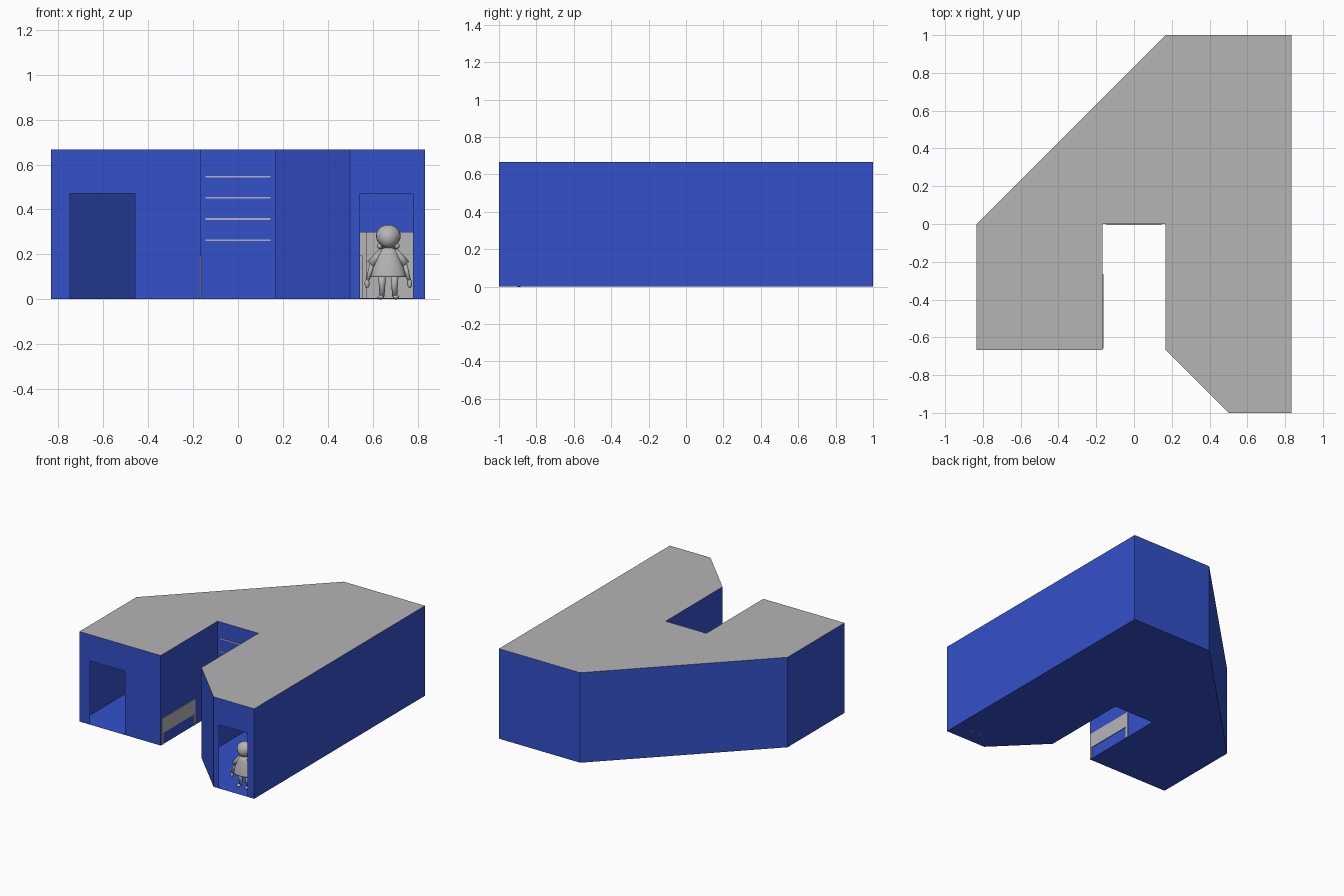
import bpy, bmesh, math
from mathutils import Vector

if "Cube" in bpy.data.objects:
    bpy.data.objects.remove(bpy.data.objects["Cube"])


def material(name, rgb):
    m = bpy.data.materials.new(name)
    m.diffuse_color = (*rgb, 1)
    m.use_nodes = True
    m.node_tree.nodes["Principled BSDF"].inputs["Base Color"].default_value = m.diffuse_color
    return m


BLUE = material("wall blue", (0.034, 0.082, 0.59))
GRAY = material("plain gray", (0.46, 0.46, 0.46))
H = 0.667


def make(name, bm, mat, smooth=False):
    me = bpy.data.meshes.new(name)
    bm.to_mesh(me)
    bm.free()
    ob = bpy.data.objects.new(name, me)
    bpy.context.collection.objects.link(ob)
    me.materials.append(mat)
    for p in me.polygons:
        p.use_smooth = smooth
    return ob


def face(bm, pts):
    return bm.faces.new([bm.verts.new(p) for p in pts])


def add_box(bm, x0, x1, y0, y1, z0, z1):
    r = bmesh.ops.create_cube(bm, size=1)
    for v in r["verts"]:
        v.co = ((x0 + x1) / 2 + v.co.x * (x1 - x0),
                (y0 + y1) / 2 + v.co.y * (y1 - y0),
                (z0 + z1) / 2 + v.co.z * (z1 - z0))


def box(name, *b):
    bm = bmesh.new()
    add_box(bm, *b)
    return make(name, bm, GRAY)


def lathe(name, center, profile, depth=1.0, n=24):
    bm = bmesh.new()
    rings = [[bm.verts.new((center[0] + r * math.cos(2 * math.pi * i / n),
                            center[1] + depth * r * math.sin(2 * math.pi * i / n), z))
              for i in range(n)] for r, z in profile]
    for a, b in zip(rings, rings[1:]):
        for i in range(n):
            bm.faces.new((a[i], a[(i + 1) % n], b[(i + 1) % n], b[i]))
    bm.faces.new(rings[0][::-1])
    bm.faces.new(rings[-1])
    return make(name, bm, GRAY, True)


def ball(name, c, s):
    bm = bmesh.new()
    bmesh.ops.create_uvsphere(bm, u_segments=20, v_segments=12, radius=1)
    for v in bm.verts:
        v.co = Vector(c) + Vector((v.co.x * s[0], v.co.y * s[1], v.co.z * s[2]))
    return make(name, bm, GRAY, True)


def limb(name, a, b, r0, r1):
    a, b = Vector(a), Vector(b)
    bm = bmesh.new()
    bmesh.ops.create_cone(bm, cap_ends=True, segments=12, radius1=r0, radius2=r1,
                          depth=(b - a).length)
    q = (b - a).to_track_quat('Z', 'Y')
    for v in bm.verts:
        v.co = q @ v.co + (a + b) / 2
    return make(name, bm, GRAY, True)


# Building shell: thin walls around the footprint, two with doorways
plan = [(-0.833, -0.667), (-0.167, -0.667), (-0.167, 0), (0.167, 0), (0.167, -0.667),
        (0.5, -1), (0.833, -1), (0.833, 1), (0.167, 1), (-0.833, 0)]
doors = {0: (-0.748, -0.46), 5: (0.543, 0.78)}
DOOR_H = 0.472
bm = bmesh.new()
for i, (x0, y0) in enumerate(plan):
    x1, y1 = plan[(i + 1) % len(plan)]
    if i in doors:
        a, b = doors[i]
        face(bm, [(x0, y0, 0), (a, y0, 0), (a, y0, DOOR_H), (b, y0, DOOR_H),
                  (b, y0, 0), (x1, y0, 0), (x1, y0, H), (x0, y0, H)])
    else:
        face(bm, [(x0, y0, 0), (x1, y1, 0), (x1, y1, H), (x0, y0, H)])
make("walls", bm, BLUE)

bm = bmesh.new()
face(bm, [(x, y, 0) for x, y in reversed(plan)])
make("floor", bm, BLUE)

bm = bmesh.new()
face(bm, [(x, y, H) for x, y in plan])
make("roof", bm, GRAY)

# Wall shelves whose front edges show in the recess
for i in range(4):
    z = 0.263 + i * 0.0943
    box(f"shelf_{i + 1}", -0.145, 0.145, -0.004, 0.1, z - 0.004, z + 0.004)

# Long bench, its side just breaking through the recess wall
bm = bmesh.new()
add_box(bm, -0.345, -0.162, -0.66, -0.265, 0.085, 0.195)
for x in (-0.345, -0.178):
    for y in (-0.66, -0.281):
        add_box(bm, x, x + 0.016, y, y + 0.016, 0.001, 0.085)
make("bench", bm, GRAY)

# Counter run and cabinets inside
for name, *b in [("counter_front", 0.57, 0.82, -0.30, -0.15, 0.30),
                 ("counter_corner", 0.43, 0.555, -0.27, -0.13, 0.195),
                 ("counter_long", 0.45, 0.53, -0.13, 0.32, 0.195),
                 ("counter_back", 0.40, 0.665, 0.32, 0.47, 0.30),
                 ("corner_cabinet", 0.665, 0.825, 0.35, 0.60, 0.30),
                 ("low_cabinet", -0.33, -0.165, 0.05, 0.15, 0.25),
                 ("stool_block", -0.015, 0.055, 0.235, 0.305, 0.12)]:
    box(name, *b[:4], 0.002, b[4])

# Standing figure in the right doorway
cx, cy = 0.67, -0.885
lathe("figure_dress", (cx, cy),
      [(0.079, 0.098), (0.077, 0.108), (0.066, 0.15), (0.052, 0.185), (0.045, 0.205),
       (0.032, 0.222), (0.014, 0.23), (0.012, 0.245)], 0.65)
ball("figure_head", (cx, cy, 0.275), (0.047, 0.045, 0.048))
ball("figure_hair", (cx, cy + 0.008, 0.282), (0.055, 0.05, 0.05))
for i in range(7):
    t = math.pi * (i / 6)
    ball(f"hair_curl_{i + 1}", (cx + 0.038 * math.cos(t), cy + 0.008 + 0.034 * math.sin(t), 0.237),
         (0.012, 0.012, 0.013))
for s, side in ((-1, "left"), (1, "right")):
    lx = cx + s * 0.028
    limb(f"leg_{side}", (lx, cy, 0.012), (lx, cy, 0.12), 0.011, 0.018)
    ball(f"shoe_{side}", (lx + s * 0.006, cy - 0.008, 0.009), (0.014, 0.027, 0.01))
    limb(f"sleeve_{side}", (cx + s * 0.03, cy, 0.215), (cx + s * 0.077, cy, 0.155), 0.014, 0.021)
    limb(f"arm_{side}", (cx + s * 0.072, cy, 0.16), (cx + s * 0.092, cy - 0.006, 0.085), 0.011, 0.009)
    ball(f"hand_{side}", (cx + s * 0.095, cy - 0.008, 0.07), (0.011, 0.01, 0.02))
